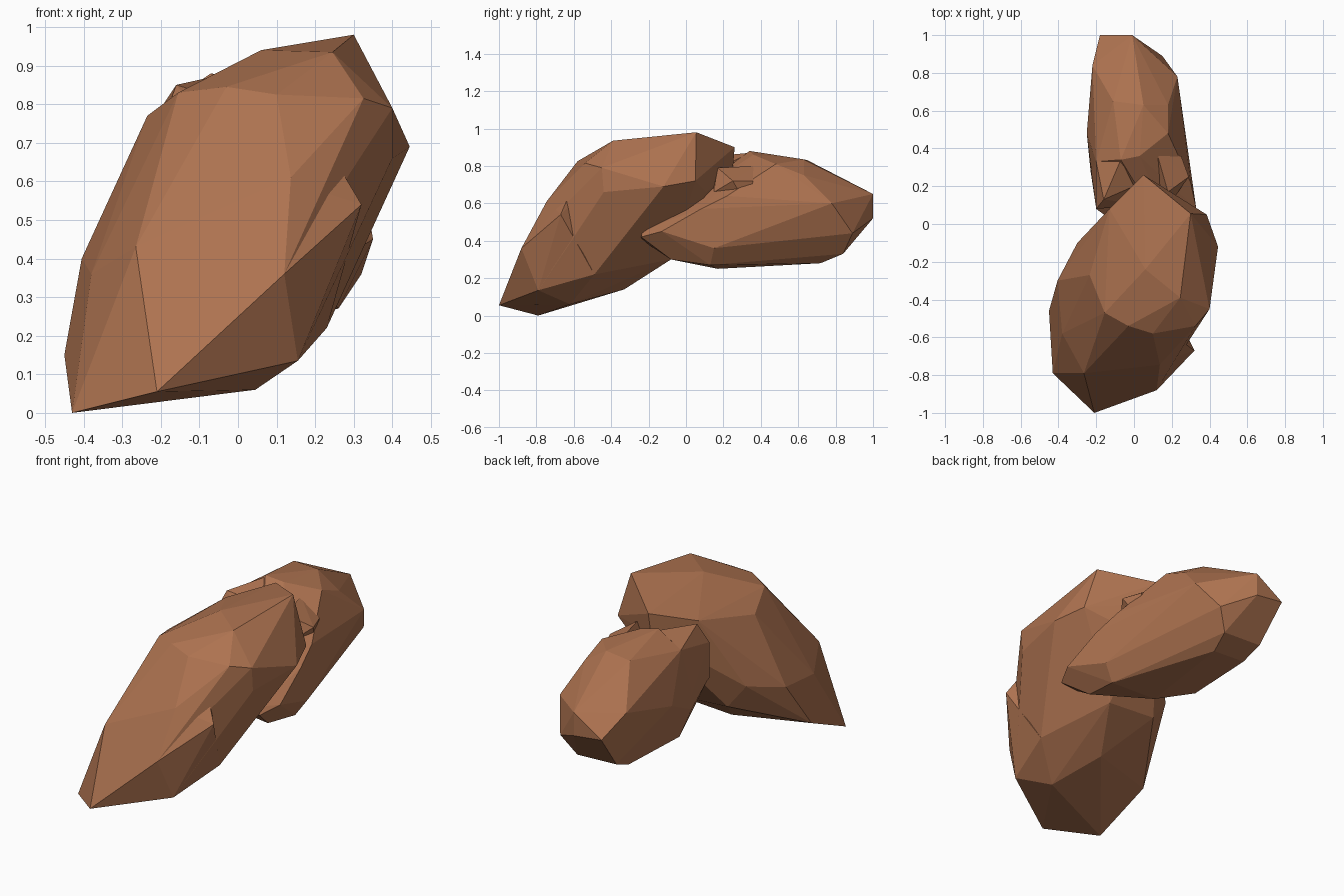
import bpy
import bmesh
from math import radians

stone = bpy.data.materials.new("brown_stone")
stone.diffuse_color = (0.42, 0.17, 0.08, 1)


def chiselled_rock(name, corners):
    """Flat-faceted stone spanned by its corner points."""
    bm = bmesh.new()
    for p in corners:
        bm.verts.new(p)
    bmesh.ops.convex_hull(bm, input=bm.verts[:])
    loose = [v for v in bm.verts if not v.link_faces]
    bmesh.ops.delete(bm, geom=loose, context='VERTS')
    bmesh.ops.dissolve_limit(bm, angle_limit=radians(4),
                             verts=bm.verts[:], edges=bm.edges[:])
    bmesh.ops.recalc_face_normals(bm, faces=bm.faces[:])
    mesh = bpy.data.meshes.new(name)
    bm.to_mesh(mesh)
    bm.free()
    mesh.materials.append(stone)
    obj = bpy.data.objects.new(name, mesh)
    bpy.context.collection.objects.link(obj)
    return obj


# Large leaning slab: foot, front face, crown, right flank, left flank, back
chiselled_rock("front_rock", [
    (-.43, -.79, 0), (-.21, -1, .055), (.045, -.62, .06), (.155, -.79, .135),
    (-.03, -.93, .225), (.12, -.88, .36), (.23, -.49, .22),
    (-.265, -.79, .43), (.137, -.745, .61),
    (-.155, -.47, .83), (-.03, -.54, .845), (.10, -.58, .825),
    (.06, -.24, .94), (.245, -.39, .935), (.30, .055, .98),
    (.325, -.54, .815), (.40, -.45, .79), (.40, -.44, .66),
    (.445, -.12, .69), (.385, .05, .72),
    (-.45, -.46, .15), (-.38, -.58, .36), (-.405, -.30, .40),
    (-.235, -.27, .77), (-.30, -.10, .45),
    (-.13, .08, .84), (.05, .26, .90), (.04, .25, .78), (.25, .11, .66),
    (-.05, -.33, .14), (.10, -.08, .30), (-.20, -.08, .32),
])

# Jutting chip on the right flank, leaving a notch beside it
chiselled_rock("side_chip", [
    (.195, -.58, .75), (.135, -.73, .60), (.32, -.67, .54), (.12, -.88, .36),
    (.23, -.49, .22), (.25, -.60, .61), (.155, -.79, .135), (.15, -.5, .5),
])

# Longer low rock behind: wedge-shaped rear end, ridge, sides, underside, tip
chiselled_rock("back_rock", [
    (-.01, 1, .65), (-.18, 1, .54), (-.01, 1, .52),
    (.15, .89, .44), (.23, .78, .60), (-.22, .84, .64),
    (-.11, .65, .83), (.05, .63, .835), (-.07, .34, .88), (.03, .36, .86),
    (-.20, .33, .79), (.18, .48, .81), (.18, .63, .75),
    (-.25, .48, .55), (-.23, .28, .45), (-.20, .08, .55),
    (.30, .22, .64), (.33, .08, .57), (.32, .15, .36), (.35, -.13, .45),
    (-.15, .72, .29), (.05, .72, .28), (.08, .84, .33), (-.16, .84, .34),
    (.26, .13, .27), (.0, .17, .25), (.15, .40, .28), (-.17, .30, .29),
    (.30, -.24, .42), (.28, -.23, .46), (.22, -.23, .40), (.24, -.08, .30),
])

# Broken lumps where the two rocks meet, right and left
chiselled_rock("right_joint_lump", [
    (.29, .25, .72), (.18, .17, .79), (.12, .38, .80), (.25, .36, .72),
    (.22, .15, .66), (.10, .12, .62), (.24, .32, .60),
])
chiselled_rock("left_joint_lump", [
    (-.16, .13, .85), (-.20, .08, .74), (-.20, .08, .54), (-.20, .33, .79),
    (-.07, .34, .87), (-.23, .30, .50), (.05, .10, .60), (.0, .2, .8),
])
